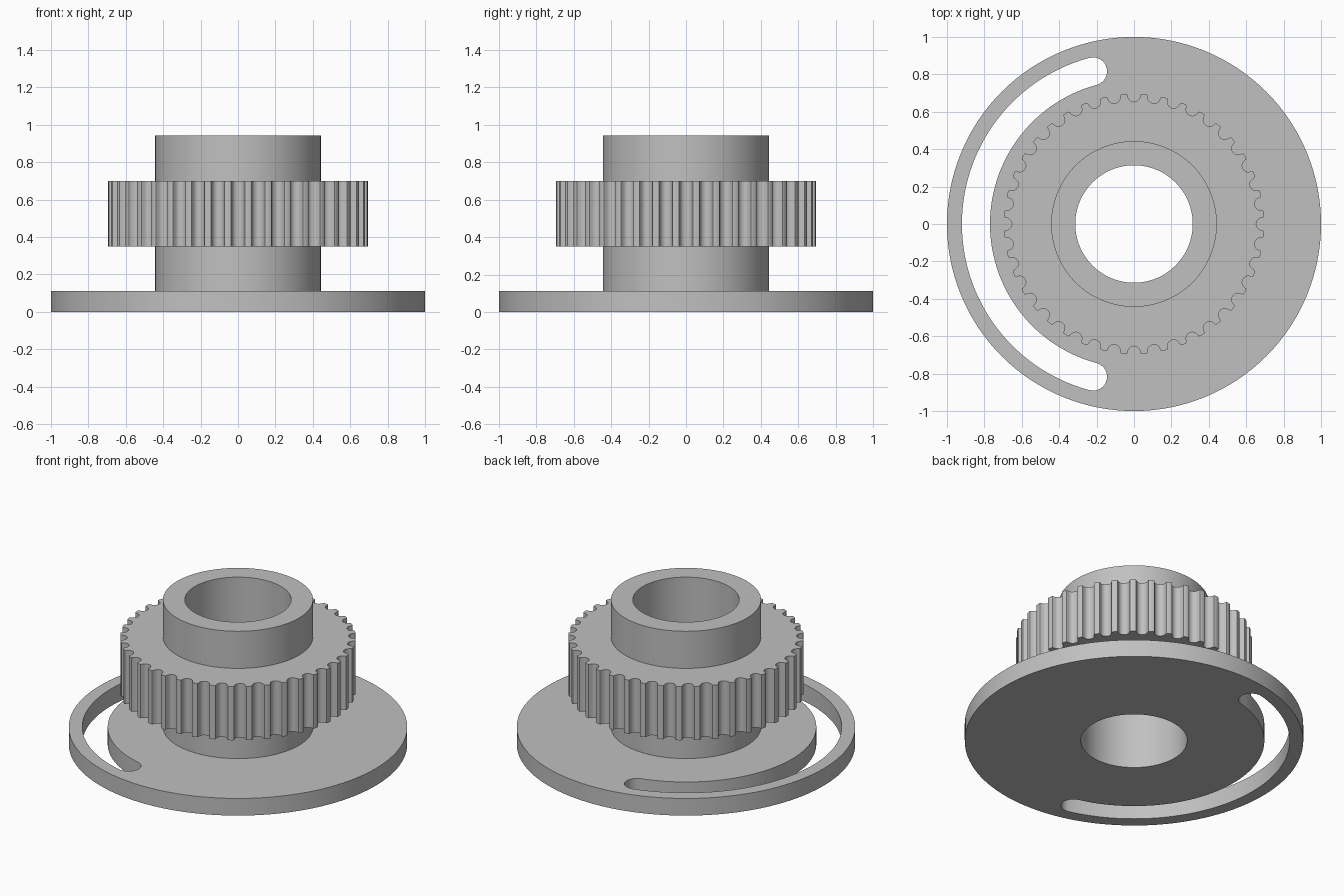
import bpy, bmesh
from math import cos, sin, pi, radians

cube = bpy.data.objects.get("Cube")
if cube:
    bpy.data.objects.remove(cube, do_unlink=True)

# Main sizes
PLATE_R, HUB_R, BORE_R, GEAR_R = 1.0, 0.443, 0.314, 0.696
PLATE_TOP, GEAR_BOTTOM, GEAR_TOP, HUB_TOP = 0.112, 0.349, 0.70, 0.942
TEETH = 40

grey = bpy.data.materials.new("plain grey")
grey.use_nodes = True
colour = (0.53, 0.53, 0.53, 1)
grey.diffuse_color = colour
grey.node_tree.nodes["Principled BSDF"].inputs["Base Color"].default_value = colour


def arc(radius, start, end, steps, cx=0, cy=0):
    """Points along an arc, angles in radians, both ends included."""
    angles = [start + (end - start) * i / steps for i in range(steps + 1)]
    return [(cx + radius * cos(a), cy + radius * sin(a)) for a in angles]


def circle(radius, steps=128):
    return arc(radius, 0, 2 * pi, steps)[:-1]


def extruded(name, outlines, bottom, top):
    """Solid from a flat outline followed by the outlines of its holes."""
    curve = bpy.data.curves.new(name, "CURVE")
    curve.dimensions = "2D"
    curve.fill_mode = "BOTH"
    curve.extrude = (top - bottom) / 2
    for points in outlines:
        spline = curve.splines.new("POLY")
        spline.points.add(len(points) - 1)
        for point, (x, y) in zip(spline.points, points):
            point.co = (x, y, 0, 1)
        spline.use_cyclic_u = True
    obj = bpy.data.objects.new(name, curve)
    bpy.context.collection.objects.link(obj)
    bpy.ops.object.select_all(action="DESELECT")
    obj.select_set(True)
    bpy.context.view_layer.objects.active = obj
    bpy.ops.object.convert(target="MESH")
    obj = bpy.context.object
    # Weld the caps to the walls and place the part at its height
    bm = bmesh.new()
    bm.from_mesh(obj.data)
    bmesh.ops.remove_doubles(bm, verts=bm.verts, dist=0.0001)
    bmesh.ops.translate(bm, verts=bm.verts, vec=(0, 0, (bottom + top) / 2))
    bmesh.ops.recalc_face_normals(bm, faces=bm.faces)
    bm.to_mesh(obj.data)
    bm.free()
    obj.data.materials.clear()
    obj.data.materials.append(grey)
    bpy.ops.object.shade_smooth_by_angle(angle=radians(25))
    return obj


def slot(radius, half_width, start, end):
    """Curved slot with round ends."""
    caps = [(radius * cos(a), radius * sin(a)) for a in (start, end)]
    return (arc(radius + half_width, start, end, 60)
            + arc(half_width, end, end + pi, 12, *caps[1])[1:-1]
            + arc(radius - half_width, end, start, 60)
            + arc(half_width, start + pi, start + 2 * pi, 12, *caps[0])[1:-1])


def toothed_outline():
    """Belt pulley rim: round grooves with narrow lands between them."""
    # Half groove from lip to floor: sideways offset, depth
    half = [(0.0425, 0.0), (0.037, 0.002), (0.0345, 0.0075), (0.0333, 0.0135),
            (0.029, 0.025), (0.026, 0.030), (0.0205, 0.0355), (0.0143, 0.0395),
            (0.0073, 0.042), (0, 0.0427)]
    groove = [(-s, d) for s, d in half] + half[-2::-1]
    points = []
    for i in range(TEETH):
        a = 2 * pi * i / TEETH
        for side, depth in groove:
            r = (GEAR_R ** 2 - side ** 2) ** 0.5 - depth
            points.append((r * cos(a) - side * sin(a), r * sin(a) + side * cos(a)))
        points.append((GEAR_R * cos(a + pi / TEETH), GEAR_R * sin(a + pi / TEETH)))
    return points


# Slotted base plate
extruded("base_plate",
         [circle(PLATE_R), circle(BORE_R), slot(0.845, 0.075, radians(105), radians(255))],
         0, PLATE_TOP)

# Hollow hub
extruded("hub", [circle(HUB_R), circle(BORE_R)], PLATE_TOP, HUB_TOP)

# Toothed ring, its inner edge sunk into the hub wall
extruded("toothed_ring", [toothed_outline(), circle(HUB_R - 0.04)], GEAR_BOTTOM, GEAR_TOP)
